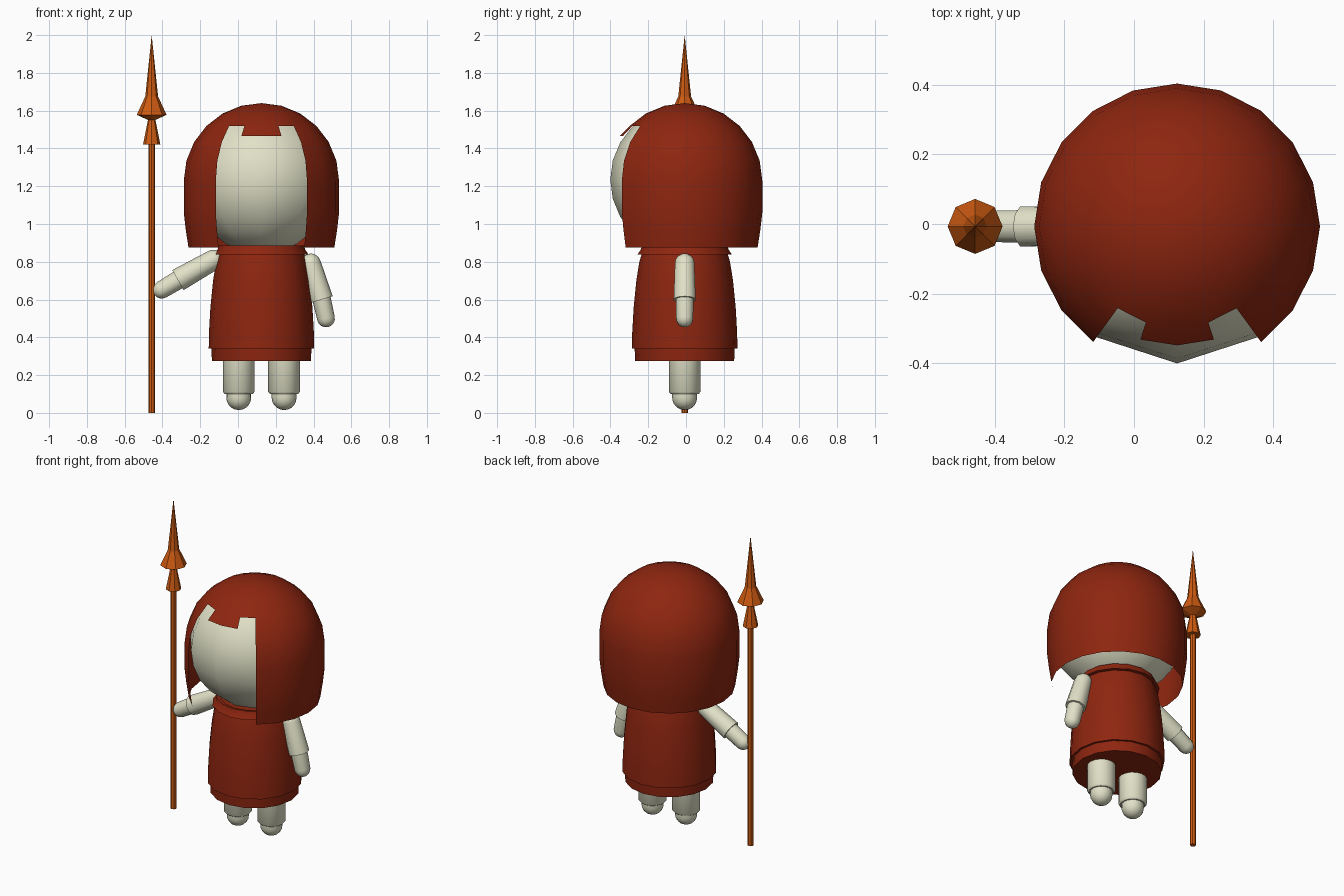
import bpy, bmesh, math
from mathutils import Vector, Matrix

if "Cube" in bpy.data.objects:
    bpy.data.objects.remove(bpy.data.objects["Cube"])

CX, CY = 0.124, -0.007      # axis of the figure


def material(name, rgb):
    m = bpy.data.materials.new(name)
    m.diffuse_color = (*rgb, 1)
    m.use_nodes = True
    m.node_tree.nodes["Principled BSDF"].inputs["Base Color"].default_value = m.diffuse_color
    return m


RED = material("dark_red", (0.27, 0.019, 0.005))
CREAM = material("pale_cream", (0.76, 0.76, 0.58))
ORANGE = material("burnt_orange", (0.62, 0.105, 0.006))


def finish(bm, name, mat, angle, normals=True):
    bmesh.ops.remove_doubles(bm, verts=bm.verts, dist=1e-5)
    if normals:
        bmesh.ops.recalc_face_normals(bm, faces=bm.faces)
    for f in bm.faces:
        f.smooth = angle > 0
    me = bpy.data.meshes.new(name)
    bm.to_mesh(me)
    bm.free()
    if angle:
        me.set_sharp_from_angle(angle=math.radians(angle))
    me.materials.append(mat)
    ob = bpy.data.objects.new(name, me)
    bpy.context.collection.objects.link(ob)
    return ob


def ring_point(r, z, k, n):
    a = 2 * math.pi * k / n      # k = 0 points to the front (-y)
    return Vector((r * math.sin(a), -r * math.cos(a), z))


def lathe(name, profile, n, mat, matrix, angle=40, keep=None, extra=None):
    """Revolve (radius, height) points; keep(i, k) may leave faces out."""
    bm = bmesh.new()
    rings = [[bm.verts.new(ring_point(r, z, k, n)) for k in range(n)] for r, z in profile]
    for i in range(len(rings) - 1):
        for k in range(n):
            if keep is None or keep(i, k):
                j = (k + 1) % n
                bm.faces.new((rings[i][k], rings[i][j], rings[i + 1][j], rings[i + 1][k]))
    if extra:
        extra(bm, rings)
    loose = [v for v in bm.verts if not v.link_faces]
    bmesh.ops.delete(bm, geom=loose, context='VERTS')
    bmesh.ops.remove_doubles(bm, verts=bm.verts, dist=1e-5)
    bm.transform(matrix)
    return finish(bm, name, mat, angle)


def arc(r, z0, start, end, steps):
    """Profile points along a circle, elevation in degrees."""
    out = []
    for s in range(steps + 1):
        e = math.radians(start + (end - start) * s / steps)
        out.append((max(r * math.cos(e), 0), z0 + r * math.sin(e)))
    return out


def along(a, b):
    """Matrix that puts local z on the line a -> b, starting at a."""
    a, b = Vector(a), Vector(b)
    return Matrix.Translation(a) @ (b - a).to_track_quat('Z', 'Y').to_matrix().to_4x4()


AXIS = Matrix.Translation((CX, CY, 0))

# Head: ten-sided ball
lathe("head", arc(0.394, 1.235, -90, 90, 12), 10, CREAM, AXIS, 60)

# Hair: open shell with a face window four segments wide and a fringe tab
hair = [(0.386, 0.875), (0.400, 0.965), (0.411, 1.06)] + arc(0.411, 1.229, 0, 90, 6)
WINDOW_TOP = 6               # ring at 45 degrees elevation


# ring 5 sits at 30 degrees, ring 6 at 45 degrees
def outside_window(i, k):
    return i >= WINDOW_TOP or k not in (18, 19, 0, 1)


def fringe(bm, rings):
    top = [rings[WINDOW_TOP][k] for k in (19, 0, 1)]
    low = [bm.verts.new(ring_point(0.342, 1.467, k, 20)) for k in (19, 0, 1)]
    for i in range(2):
        bm.faces.new((low[i], low[i + 1], top[i + 1], top[i]))


lathe("hair", hair, 20, RED, AXIS, 60, outside_window, fringe)

# Tunic, hem and collar
lathe("tunic", [(0, 0.34), (0.279, 0.34), (0.278, 0.42), (0.270, 0.56), (0.256, 0.70),
                (0.240, 0.80), (0.225, 0.85), (0, 0.87)], 16, RED, AXIS)
lathe("hem", [(0, 0.275), (0.262, 0.275), (0.265, 0.34), (0, 0.35)], 16, RED, AXIS)
lathe("collar", [(0.20, 0.84), (0.25, 0.838), (0.232, 0.865), (0.226, 0.885), (0.20, 0.88)],
      16, RED, AXIS)

# Legs with rounded feet
for side, name in ((-1, "right"), (1, "left")):
    spot = Matrix.Translation((CX + side * 0.12, CY, 0))
    lathe(name + "_leg", [(0, 0.10), (0.074, 0.10), (0.084, 0.112), (0.084, 0.36), (0, 0.36)],
          16, CREAM, spot)
    lathe(name + "_foot", arc(0.066, 0.081, -90, 0, 5) + [(0.066, 0.11), (0, 0.11)],
          16, CREAM, spot)

# Arms: tapered sleeve with round shoulder, and a rounded hand
for name, shoulder, cuff, hand in (
        ("right", (-0.13, CY, 0.81), (-0.318, CY, 0.703), (-0.404, CY, 0.652)),
        ("left", (0.385, CY, 0.79), (0.443, CY, 0.600), (0.466, CY, 0.50))):
    length = (Vector(cuff) - Vector(shoulder)).length
    lathe(name + "_sleeve", arc(0.054, 0, -90, 0, 4) + [(0.061, length), (0, length)],
          10, CREAM, along(shoulder, cuff), 50)
    reach = (Vector(hand) - Vector(cuff)).length
    lathe(name + "_hand", [(0, -0.03), (0.050, -0.03)] + arc(0.047, reach, 0, 90, 4),
          10, CREAM, along(cuff, hand), 50)

# Spear: shaft, socket and flared blade, all eight-sided and flat
POLE = Matrix.Translation((-0.457, CY, 0))
lathe("spear_shaft", [(0, 0), (0.018, 0), (0.018, 1.56), (0, 1.56)], 8, ORANGE, POLE, 0)
lathe("spear_socket", [(0, 1.42), (0.046, 1.42), (0.018, 1.56), (0, 1.56)], 8, ORANGE, POLE, 0)
lathe("spear_blade", [(0, 1.55), (0.022, 1.552), (0.079, 1.578), (0.034, 1.675), (0, 2.0)],
      8, ORANGE, POLE, 0)
